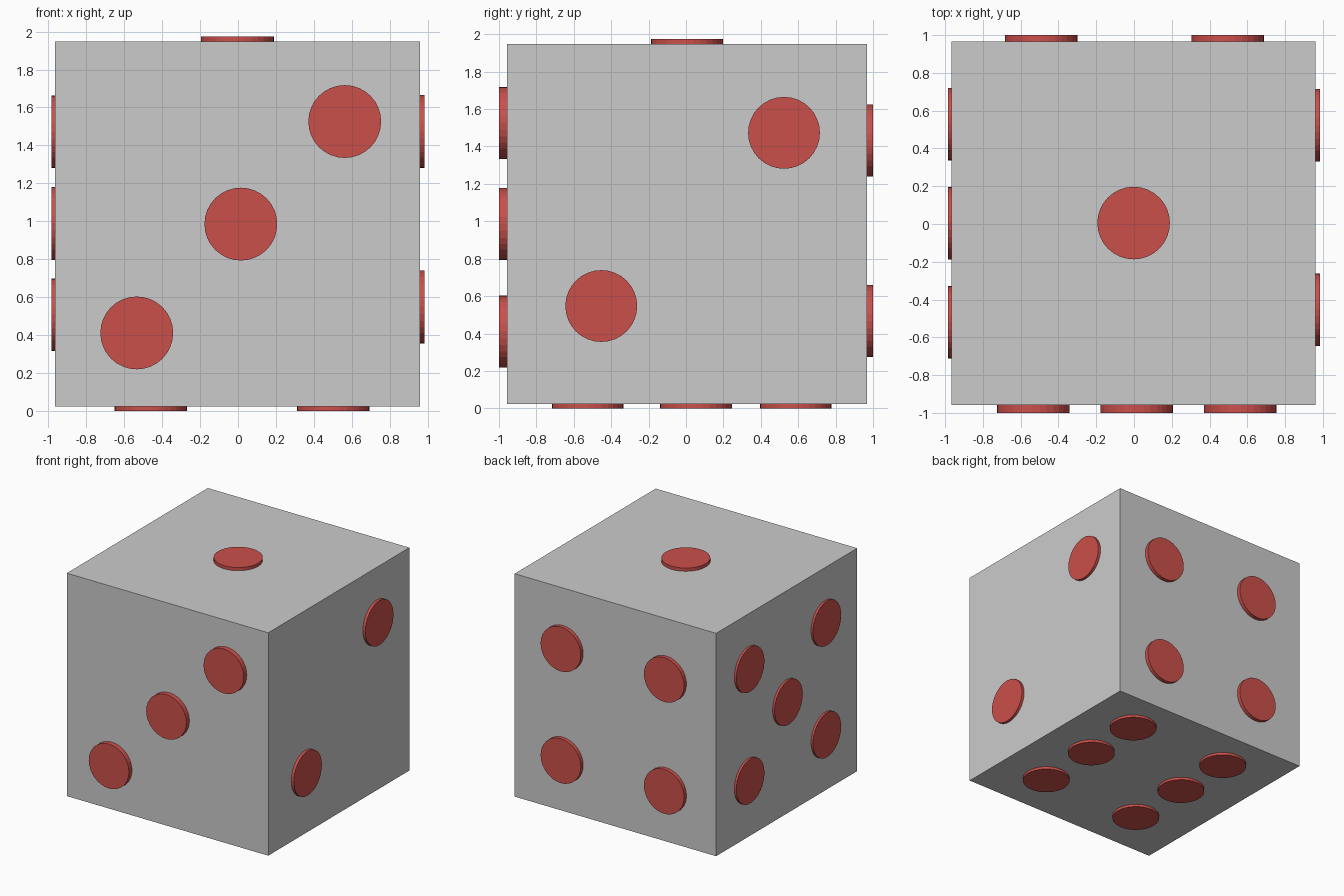
import bpy
from mathutils import Vector

if "Cube" in bpy.data.objects:
    bpy.data.objects.remove(bpy.data.objects["Cube"])

LO = Vector((-0.965, -0.958, 0.022))   # cube corners
HI = Vector((0.96, 0.967, 1.947))
R, DEPTH = 0.192, 0.06

red = bpy.data.materials.new("red")
red.diffuse_color = (0.6, 0.08, 0.07, 1)
red.use_nodes = True
red.node_tree.nodes["Principled BSDF"].inputs["Base Color"].default_value = red.diffuse_color

# Body
bpy.ops.mesh.primitive_cube_add(size=1, location=(LO + HI) / 2)
body = bpy.context.object
body.name = "die_body"
body.scale = HI - LO


def pips(face, axis, sign, outer, spots):
    """Raised discs on one face; spots are the two in-plane coordinates."""
    normal = Vector((0, 0, 0))
    normal[axis] = sign
    for i, spot in enumerate(spots):
        loc = list(spot)
        loc.insert(axis, outer - sign * DEPTH / 2)
        bpy.ops.mesh.primitive_cylinder_add(vertices=32, radius=R, depth=DEPTH, location=loc)
        pip = bpy.context.object
        pip.name = f"{face}_pip_{i + 1}"
        pip.rotation_euler = normal.to_track_quat('Z', 'Y').to_euler()
        pip.data.materials.append(red)


# One on top, six underneath
pips("top", 2, 1, 1.975, [(-0.002, 0.005)])
pips("bottom", 2, -1, 0.0, [(x, y) for x in (-0.46, 0.502) for y in (-0.525, 0.053, 0.587)])
# Three in front, four behind
pips("front", 1, -1, -1.0, [(-0.534, 0.411), (0.015, 0.985), (0.563, 1.526)])
pips("back", 1, 1, 1.0, [(x, z) for x in (-0.49, 0.497) for z in (0.467, 1.432)])
# Two on the right, five on the left
pips("right", 0, 1, 0.984, [(-0.453, 0.547), (0.524, 1.473)])
pips("left", 0, -1, -0.984,
     [(y, z) for y in (-0.52, 0.527) for z in (0.507, 1.472)] + [(0.005, 0.988)])
